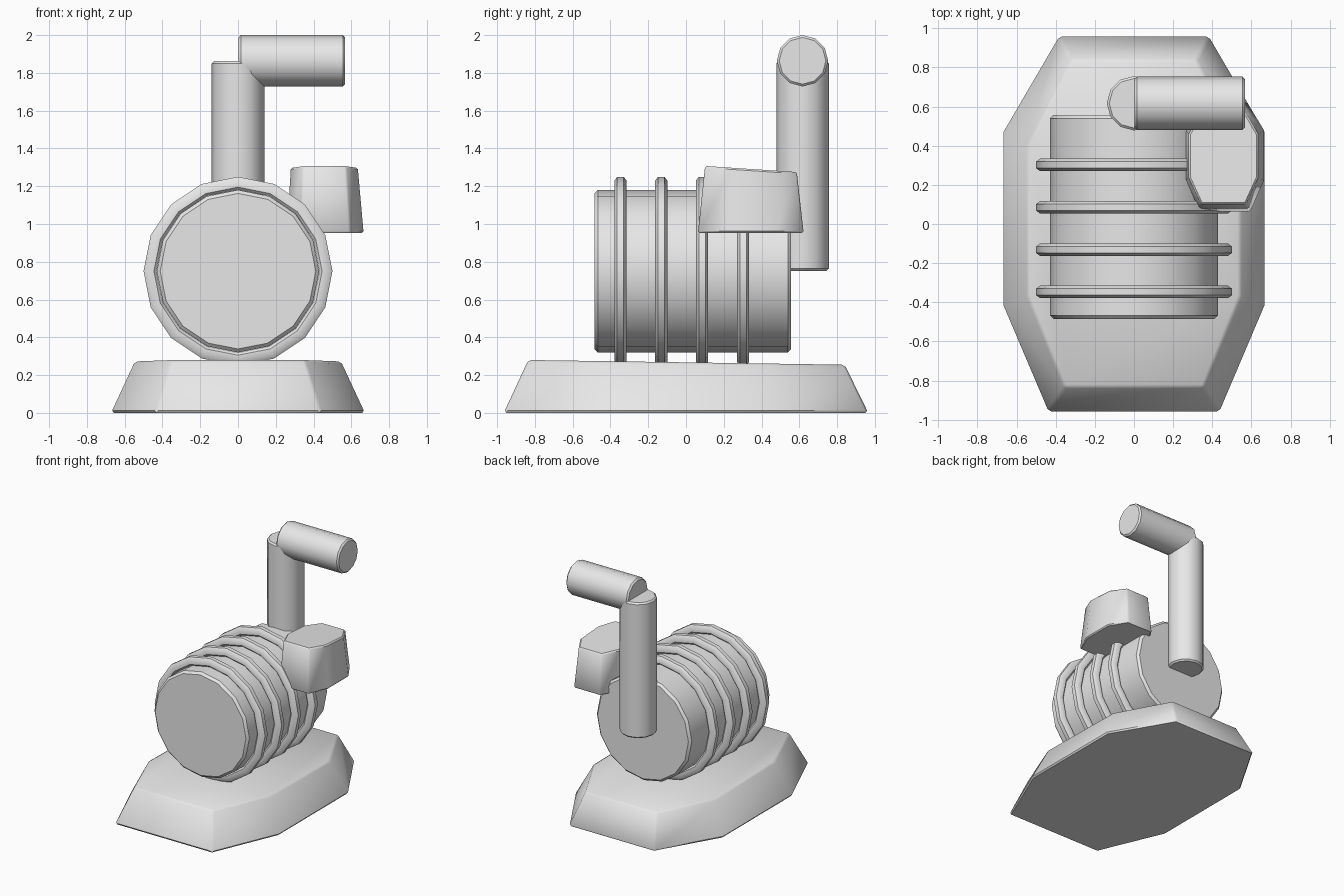
import bpy, bmesh, math
from mathutils import Matrix, Vector

if "Cube" in bpy.data.objects:
    bpy.data.objects.remove(bpy.data.objects["Cube"])

grey = bpy.data.materials.new("plain grey")
grey.diffuse_color = (0.8, 0.8, 0.8, 1)
grey.use_nodes = True
grey.node_tree.nodes["Principled BSDF"].inputs["Base Color"].default_value = grey.diffuse_color


def finish(bm, name, bevel=0.0):
    """Bevel the hard edges, then shade smooth by angle."""
    bmesh.ops.recalc_face_normals(bm, faces=bm.faces)
    if bevel:
        hard = [e for e in bm.edges if e.calc_face_angle(0) > math.radians(35)]
        bmesh.ops.bevel(bm, geom=hard, offset=bevel, segments=1,
                        affect='EDGES', clamp_overlap=True)
    me = bpy.data.meshes.new(name)
    bm.to_mesh(me)
    bm.free()
    me.materials.append(grey)
    ob = bpy.data.objects.new(name, me)
    bpy.context.collection.objects.link(ob)
    bpy.ops.object.select_all(action='DESELECT')
    ob.select_set(True)
    bpy.context.view_layer.objects.active = ob
    bpy.ops.object.shade_smooth_by_angle(angle=math.radians(38))
    return ob


def cylinder(name, sides, radius, start, end, bevel):
    start, end = Vector(start), Vector(end)
    axis = end - start
    turn = {0: Matrix.Rotation(math.pi / 2, 4, 'Y'),
            1: Matrix.Rotation(math.pi / 2, 4, 'X'),
            2: Matrix.Identity(4)}[max(range(3), key=lambda i: abs(axis[i]))]
    bm = bmesh.new()
    bmesh.ops.create_cone(bm, cap_ends=True, segments=sides, radius1=radius,
                          radius2=radius, depth=axis.length,
                          matrix=Matrix.Translation((start + end) / 2) @ turn)
    return finish(bm, name, bevel)


def frustum(name, low, high, z0, z_front, z_back, bevel):
    """Tapered eight-sided block with a gently sloping top."""
    bm = bmesh.new()
    y0, y1 = min(p[1] for p in high), max(p[1] for p in high)
    a = [bm.verts.new((x, y, z0)) for x, y in low]
    b = [bm.verts.new((x, y, z_front + (z_back - z_front) * (y - y0) / (y1 - y0)))
         for x, y in high]
    bm.faces.new(a)
    bm.faces.new(b)
    for i in range(len(a)):
        j = (i + 1) % len(a)
        bm.faces.new((a[i], a[j], b[j], b[i]))
    return finish(bm, name, bevel)


def mirrored(half):
    return half + [(-x, y) for x, y in reversed(half)]


# Outline shared by the base and the small block
low = mirrored([(0.44, -0.965), (0.672, -0.42), (0.672, 0.475), (0.385, 0.965)])
high = mirrored([(0.355, -0.835), (0.545, -0.365), (0.545, 0.405), (0.32, 0.84)])
frustum("base", low, high, 0.0, 0.28, 0.255, 0.014)

# Small block beside the drum
s = 0.29
block_low = [(0.462 + x * 0.302, 0.343 + y * s) for x, y in low]
block_high = [(0.457 + x * 0.325, 0.343 + y * s) for x, y in high]
frustum("side_block", block_low, block_high, 0.953, 1.307, 1.275, 0.009)

# Drum lying along y
cylinder("drum", 16, 0.43, (0, -0.485, 0.75), (0, 0.557, 0.75), 0.018)

# Rings round the drum
profile = [(0.5, 0.017), (0.48, 0.032), (0.445, 0.032), (0.431, 0.017)]
profile += [(r, -w) for r, w in reversed(profile)]
for n, y in enumerate((-0.347, -0.131, 0.085, 0.302)):
    bm = bmesh.new()
    loops = []
    for k in range(16):
        t = math.tau * k / 16
        loops.append([bm.verts.new((r * math.cos(t), y + w, 0.75 + r * math.sin(t)))
                      for r, w in profile])
    for k in range(16):
        p, q = loops[k], loops[(k + 1) % 16]
        for i in range(8):
            j = (i + 1) % 8
            bm.faces.new((p[i], p[j], q[j], q[i]))
    finish(bm, f"ring_{n + 1}")

# Crank: upright pipe and sideways grip
cylinder("crank_arm", 12, 0.139, (0, 0.617, 0.752), (0, 0.617, 1.862), 0.012)
cylinder("crank_grip", 12, 0.136, (0.003, 0.617, 1.864), (0.567, 0.617, 1.864), 0.012)
